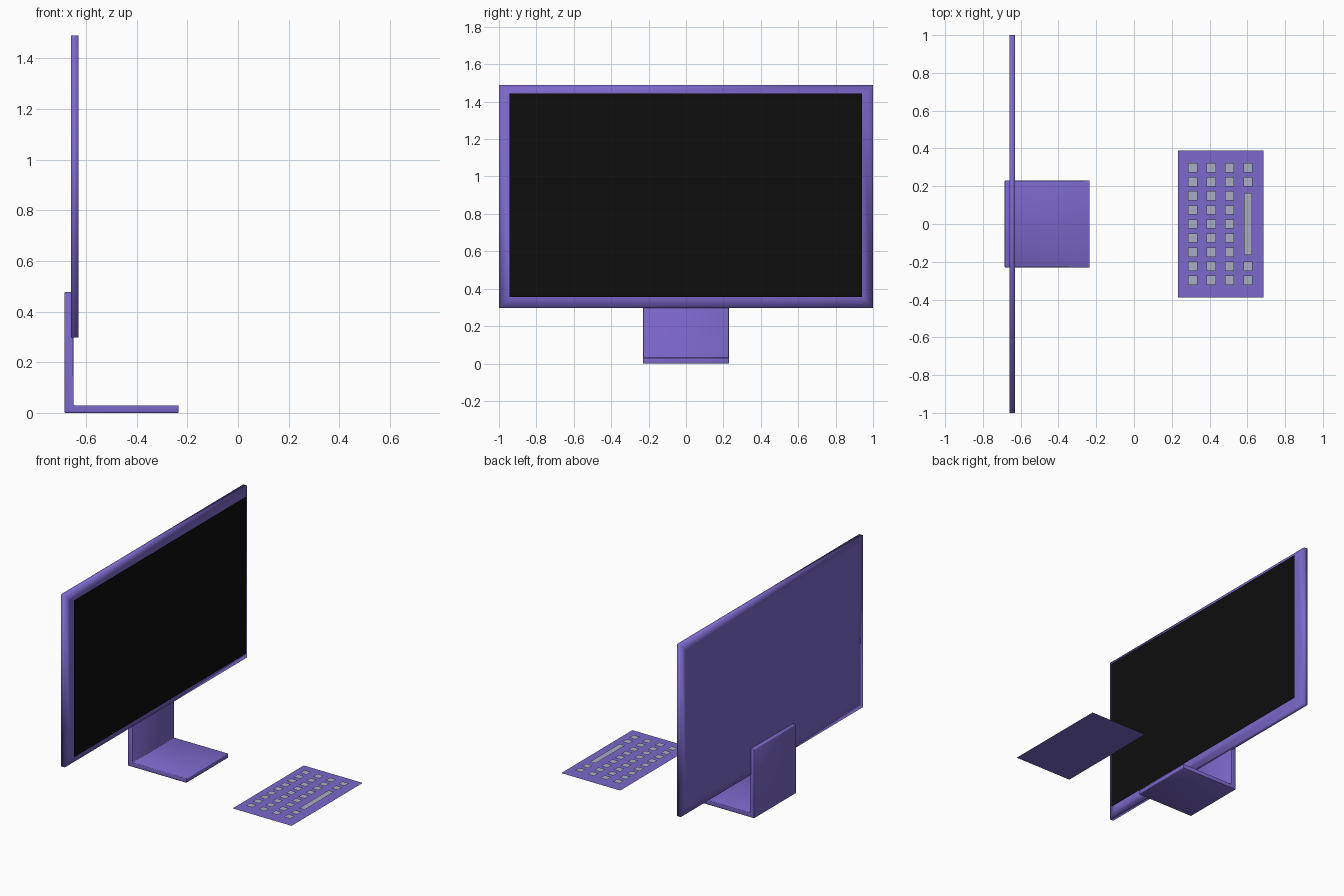
import bpy, bmesh

if "Cube" in bpy.data.objects:
    bpy.data.objects.remove(bpy.data.objects["Cube"])


def material(name, color):
    m = bpy.data.materials.new(name)
    m.diffuse_color = (*color, 1)
    m.use_nodes = True
    m.node_tree.nodes["Principled BSDF"].inputs["Base Color"].default_value = m.diffuse_color
    return m


PURPLE = material("purple_shell", (0.20, 0.14, 0.60))
BLACK = material("black_glass", (0.004, 0.004, 0.004))
KEY = material("key_grey", (0.40, 0.42, 0.55))


def finish(name, bm, mat, smooth=False):
    me = bpy.data.meshes.new(name)
    bm.to_mesh(me)
    bm.free()
    for p in me.polygons:
        p.use_smooth = smooth
    me.materials.append(mat)
    ob = bpy.data.objects.new(name, me)
    bpy.context.collection.objects.link(ob)
    return ob


def flat_rect(bm, x0, x1, y0, y1, z):
    pts = [(x0, y0, z), (x1, y0, z), (x1, y1, z), (x0, y1, z)]
    bm.faces.new([bm.verts.new(p) for p in pts])


# Monitor housing: thin slab with an inset border on front and back
bm = bmesh.new()
bmesh.ops.create_cube(bm, size=1)
for v in bm.verts:
    v.co = (-0.645 + v.co.x * 0.03, v.co.y * 2, 0.8935 + v.co.z * 1.193)
bm.normal_update()
broad = [f for f in bm.faces if abs(f.normal.x) > 0.9]
bmesh.ops.inset_individual(bm, faces=broad, thickness=0.09)
finish("monitor_housing", bm, PURPLE, smooth=True)

# Screen: a single sheet just in front of the housing
bm = bmesh.new()
corners = [(-0.945, 0.355), (0.94, 0.355), (0.94, 1.445), (-0.945, 1.445)]
bm.faces.new([bm.verts.new((-0.597, y, z)) for y, z in corners])
finish("screen", bm, BLACK)

# Stand: L-shaped profile extruded across the width
profile = [(-0.685, 0), (-0.235, 0), (-0.235, 0.03), (-0.65, 0.03),
           (-0.65, 0.478), (-0.685, 0.478)]
bm = bmesh.new()
face = bm.faces.new([bm.verts.new((x, -0.23, z)) for x, z in profile])
ext = bmesh.ops.extrude_face_region(bm, geom=[face])
bmesh.ops.translate(bm, vec=(0, 0.46, 0),
                    verts=[g for g in ext["geom"] if isinstance(g, bmesh.types.BMVert)])
bmesh.ops.recalc_face_normals(bm, faces=bm.faces[:])
stand = finish("stand", bm, PURPLE, smooth=True)
bevel = stand.modifiers.new("soft_edges", "BEVEL")
bevel.width = 0.004
bevel.segments = 2

# Keyboard: flat sheet
bm = bmesh.new()
flat_rect(bm, 0.232, 0.685, -0.39, 0.39, 0.01)
finish("keyboard_base", bm, PURPLE)

# Keys: grid of squares, with the last column broken by a long bar
bm = bmesh.new()
for col in range(4):
    for row in range(-4, 5):
        if col == 3 and abs(row) < 3:
            continue
        x, y = 0.311 + col * 0.0973, row * 0.0745
        flat_rect(bm, x - 0.0245, x + 0.0245, y - 0.0245, y + 0.0245, 0.018)
flat_rect(bm, 0.582, 0.624, -0.163, 0.163, 0.018)
finish("keys", bm, KEY)
